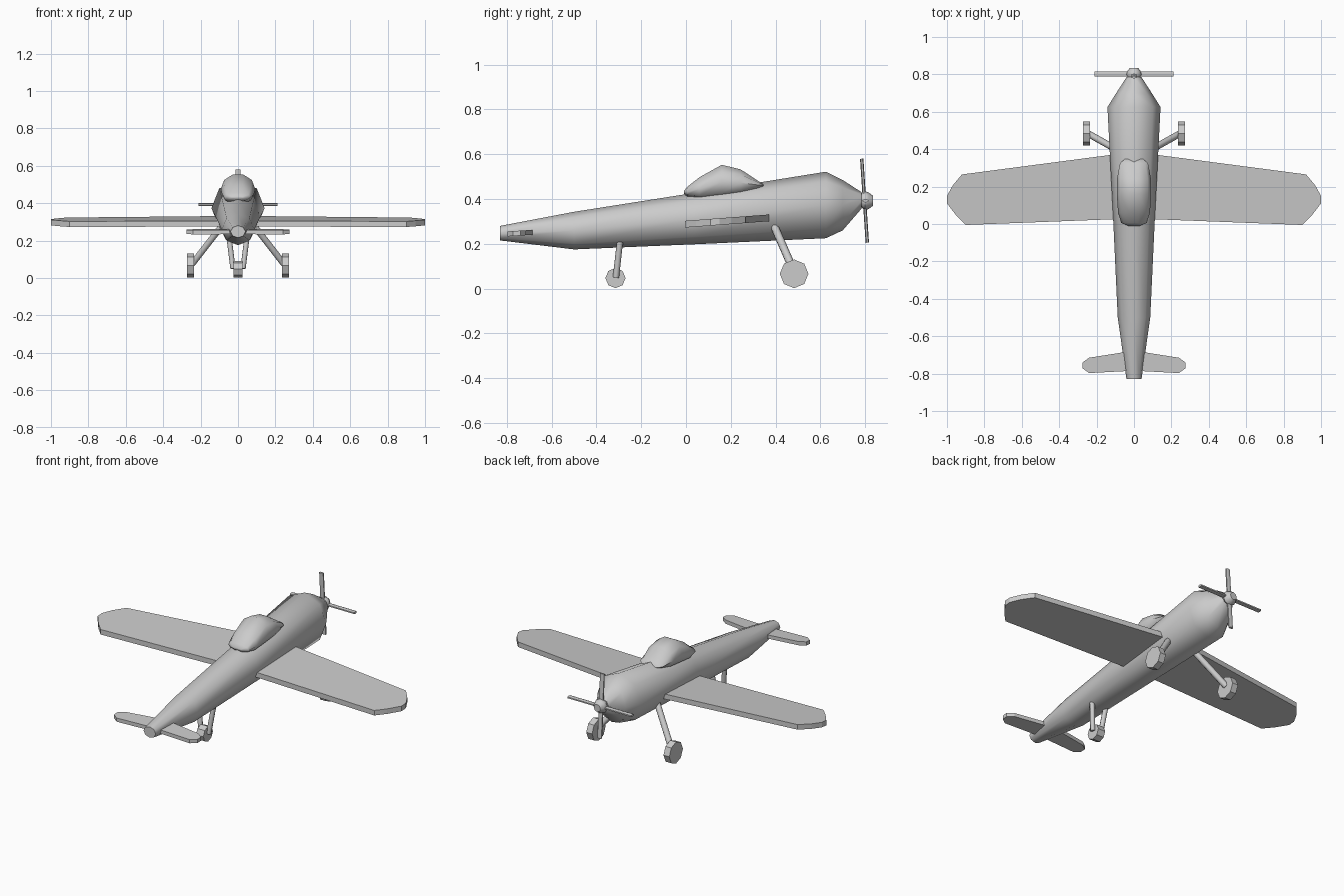
import bpy, bmesh, math
from mathutils import Vector

cube = bpy.data.objects.get("Cube")
if cube:
    bpy.data.objects.remove(cube)

grey = bpy.data.materials.new("plain grey")
grey.use_nodes = True
grey.diffuse_color = (0.6, 0.6, 0.6, 1)
grey.node_tree.nodes["Principled BSDF"].inputs["Base Color"].default_value = (0.6, 0.6, 0.6, 1)


def finish(name, bm, smooth=None):
    bmesh.ops.recalc_face_normals(bm, faces=bm.faces)
    mesh = bpy.data.meshes.new(name)
    bm.to_mesh(mesh)
    bm.free()
    mesh.materials.append(grey)
    obj = bpy.data.objects.new(name, mesh)
    bpy.context.collection.objects.link(obj)
    if smooth:
        bpy.ops.object.select_all(action='DESELECT')
        obj.select_set(True)
        bpy.context.view_layer.objects.active = obj
        bpy.ops.object.shade_smooth_by_angle(angle=math.radians(smooth))
    return obj


def loft(name, stations, sides, smooth):
    """Skin elliptical rings given as (y, bottom z, top z, half width)."""
    bm = bmesh.new()
    rings = []
    for y, low, high, half in stations:
        ring = []
        for i in range(sides):
            a = math.tau * i / sides
            ring.append(bm.verts.new((half * math.cos(a), y,
                                      (low + high) / 2 + (high - low) / 2 * math.sin(a))))
        rings.append(ring)
    for a, b in zip(rings, rings[1:]):
        for i in range(sides):
            j = (i + 1) % sides
            bm.faces.new((a[i], a[j], b[j], b[i]))
    bm.faces.new(rings[0])
    bm.faces.new(rings[-1])
    return finish(name, bm, smooth)


def slab(name, half_outline, base, slope, thick):
    """Mirrored plan outline, pitched along y and extruded upward."""
    outline = half_outline + [(-x, y) for x, y in reversed(half_outline)]
    bm = bmesh.new()
    face = bm.faces.new([bm.verts.new((x, y, base + slope * y)) for x, y in outline])
    new = bmesh.ops.extrude_face_region(bm, geom=[face])["geom"]
    bmesh.ops.translate(bm, vec=(0, 0, thick),
                        verts=[v for v in new if isinstance(v, bmesh.types.BMVert)])
    return finish(name, bm)


def rod(name, start, end, radius, sides=8, smooth=50, flat=1.0):
    """Cylinder between two points; flat squeezes one cross axis."""
    start, end = Vector(start), Vector(end)
    bm = bmesh.new()
    bmesh.ops.create_cone(bm, cap_ends=True, segments=sides, radius1=radius,
                          radius2=radius, depth=(end - start).length)
    bmesh.ops.scale(bm, vec=(1, flat, 1), verts=bm.verts)
    turn = (end - start).to_track_quat('Z', 'Y').to_matrix()
    bmesh.ops.rotate(bm, matrix=turn, verts=bm.verts)
    bmesh.ops.translate(bm, vec=(start + end) / 2, verts=bm.verts)
    return finish(name, bm, smooth)


# Body and canopy
loft("fuselage", [(-0.83, 0.215, 0.28, 0.04), (-0.5, 0.175, 0.343, 0.087),
                  (0.04, 0.198, 0.428, 0.112), (0.625, 0.225, 0.522, 0.142),
                  (0.70, 0.26, 0.485, 0.095), (0.785, 0.358, 0.43, 0.04)], 8, 50)
loft("canopy", [(-0.01, 0.425, 0.435, 0.03), (0.005, 0.41, 0.455, 0.068),
                (0.06, 0.393, 0.50, 0.085), (0.16, 0.395, 0.557, 0.092),
                (0.245, 0.41, 0.535, 0.09), (0.325, 0.445, 0.48, 0.075),
                (0.347, 0.455, 0.465, 0.05)], 10, 60)

# Wing and tailplane
slab("wing", [(0, 0.03), (0.12, 0.025), (0.9, -0.005), (0.95, 0.045), (1, 0.11),
              (1, 0.15), (0.97, 0.205), (0.92, 0.265), (0.12, 0.37), (0, 0.385)][1:-1],
     0.273, 0.075, 0.03)
slab("tailplane", [(0.05, -0.787), (0.24, -0.797), (0.275, -0.772),
                   (0.275, -0.74), (0.24, -0.715), (0.05, -0.685)], 0.285, 0.065, 0.022)

# Propeller and spinner
loft("spinner", [(0.78, 0.365, 0.425, 0.03), (0.80, 0.35, 0.435, 0.043),
                 (0.815, 0.355, 0.43, 0.037), (0.835, 0.37, 0.415, 0.022)], 8, 50)
rod("vertical_blades", (0, 0.81, 0.205), (0, 0.785, 0.58), 0.015, 6, 40, 0.5)
rod("horizontal_blades", (-0.21, 0.802, 0.392), (0.21, 0.802, 0.392), 0.015, 6, 40, 0.5)

# Landing gear
for side, s in (("left", 1), ("right", -1)):
    rod(side + "_wheel", (s * 0.235, 0.483, 0.066), (s * 0.273, 0.483, 0.066), 0.064, 8, 30)
    rod(side + "_strut", (s * 0.07, 0.385, 0.30), (s * 0.245, 0.483, 0.075), 0.018)
    rod(side + "_tail_strut", (s * 0.047, -0.295, 0.21), (s * 0.027, -0.313, 0.05), 0.014)
rod("tail_wheel", (-0.024, -0.315, 0.047), (0.024, -0.315, 0.047), 0.045, 8, 30)
